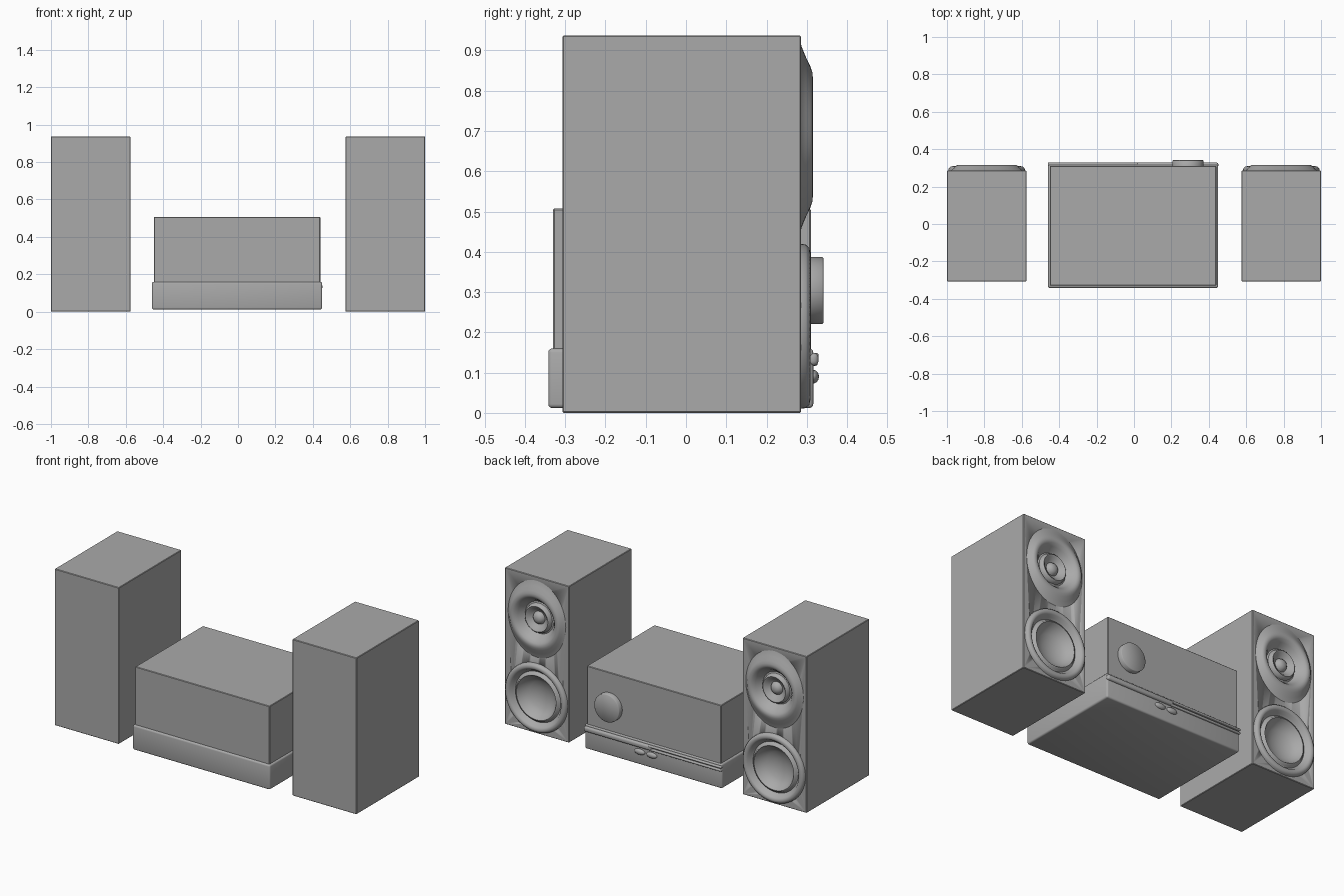
import bpy, bmesh, math
from mathutils import Matrix, Vector

cube = bpy.data.objects.get("Cube")
if cube:
    bpy.data.objects.remove(cube, do_unlink=True)

grey = bpy.data.materials.new("plain grey")
grey.use_nodes = True
COLOUR = (0.4, 0.4, 0.4, 1)
grey.diffuse_color = COLOUR
grey.node_tree.nodes["Principled BSDF"].inputs["Base Color"].default_value = COLOUR


def finish(name, bm, angle=35):
    bmesh.ops.recalc_face_normals(bm, faces=bm.faces)
    me = bpy.data.meshes.new(name)
    bm.to_mesh(me)
    bm.free()
    me.materials.append(grey)
    ob = bpy.data.objects.new(name, me)
    bpy.context.collection.objects.link(ob)
    bpy.ops.object.select_all(action='DESELECT')
    ob.select_set(True)
    bpy.context.view_layer.objects.active = ob
    bpy.ops.object.shade_smooth_by_angle(angle=math.radians(angle))
    return ob


def box(name, lo, hi, bevel=0.004, segments=2):
    lo, hi = Vector(lo), Vector(hi)
    bm = bmesh.new()
    size = Matrix.Diagonal((*(hi - lo), 1))
    bmesh.ops.create_cube(bm, size=1, matrix=Matrix.Translation((lo + hi) / 2) @ size)
    if bevel:
        bmesh.ops.bevel(bm, geom=bm.edges[:], offset=bevel, segments=segments,
                        profile=0.5, affect='EDGES')
    return finish(name, bm)


def lathe(name, cx, cz, profile, squash=False, steps=64):
    """Turn (radius, y) points about the y axis, narrowing the wide skirt if asked."""
    bm = bmesh.new()
    rings = []
    for r, y in profile:
        rx = 0.16 + (r - 0.16) * 0.45 if squash and r > 0.16 else r
        if r == 0:
            rings.append([bm.verts.new((cx, y, cz))] * steps)
            continue
        turn = [2 * math.pi * i / steps for i in range(steps)]
        rings.append([bm.verts.new((cx + rx * math.cos(a), y, cz + r * math.sin(a)))
                      for a in turn])
    for a, b in zip(rings, rings[1:]):
        for i in range(steps):
            j = (i + 1) % steps
            corners = dict.fromkeys((a[i], a[j], b[j], b[i]))
            bm.faces.new(list(corners))
    return finish(name, bm, 50)


def cut_hole(body, cx, cz, radius):
    tool = lathe("hole_cutter", cx, cz, [(0, 0.15), (radius, 0.15), (radius, 0.4), (0, 0.4)])
    tool.hide_render = True
    mod = body.modifiers.new("hole", 'BOOLEAN')
    mod.operation = 'DIFFERENCE'
    mod.solver = 'EXACT'
    mod.object = tool
    bpy.ops.object.select_all(action='DESELECT')
    body.select_set(True)
    bpy.context.view_layer.objects.active = body
    bpy.ops.object.modifier_apply(modifier=mod.name)
    bpy.data.objects.remove(tool, do_unlink=True)


# Speaker driver profiles, from the outer skirt to the middle
TWEETER = [(0.24, 0.283), (0.225, 0.287), (0.2, 0.297), (0.175, 0.309), (0.16, 0.314),
           (0.147, 0.315), (0.135, 0.31), (0.12, 0.295), (0.105, 0.272), (0.095, 0.262),
           (0.087, 0.265), (0.082, 0.284), (0.075, 0.29), (0.066, 0.286), (0.05, 0.27),
           (0.038, 0.264), (0.033, 0.275), (0.024, 0.285), (0.012, 0.29), (0, 0.291)]
WOOFER = [(0.205, 0.283), (0.203, 0.297), (0.195, 0.306), (0.182, 0.309), (0.17, 0.302),
          (0.16, 0.285), (0.15, 0.276), (0.143, 0.28), (0.138, 0.291), (0.131, 0.293),
          (0.125, 0.285), (0.11, 0.263), (0.08, 0.243), (0.04, 0.231), (0, 0.227)]

# Two speakers
for side, sign in (("left", 1), ("right", -1)):
    cx = sign * 0.7875
    body = box(side + "_speaker_cabinet", (cx - 0.2125, -0.307, 0),
               (cx + 0.2125, 0.286, 0.937), 0.003, 1)
    cut_hole(body, cx, 0.685, 0.13)
    cut_hole(body, cx, 0.215, 0.165)
    lathe(side + "_tweeter", cx, 0.685, TWEETER, squash=True)
    lathe(side + "_woofer", cx, 0.215, WOOFER)

# Central unit: upper case on a slightly wider base
box("unit_case", (-0.45, -0.33, 0.15), (0.44, 0.31, 0.507), 0.003, 1)
box("unit_base", (-0.46, -0.342, 0.012), (0.45, 0.316, 0.16), 0.01, 3)

# Rail along the base, split by a disc slot over one half
box("front_rail", (0.0, 0.3, 0.117), (0.451, 0.329, 0.149), 0.012, 4)
box("slot_upper_lip", (-0.461, 0.3, 0.137), (0.02, 0.329, 0.149), 0.005, 3)
box("slot_lower_lip", (-0.461, 0.3, 0.117), (0.02, 0.327, 0.13), 0.005, 3)

# Volume knob
lathe("volume_knob", 0.288, 0.304, [(0.083, 0.3), (0.083, 0.338), (0.08, 0.341), (0, 0.341)])

# Two oval buttons
for number, x in enumerate((0.085, 0.005), 1):
    bm = bmesh.new()
    bmesh.ops.create_uvsphere(bm, u_segments=24, v_segments=12, radius=1,
                              matrix=Matrix.Translation((x, 0.316, 0.09)) @
                              Matrix.Diagonal((0.035, 0.014, 0.017, 1)))
    finish("button_%d" % number, bm)
